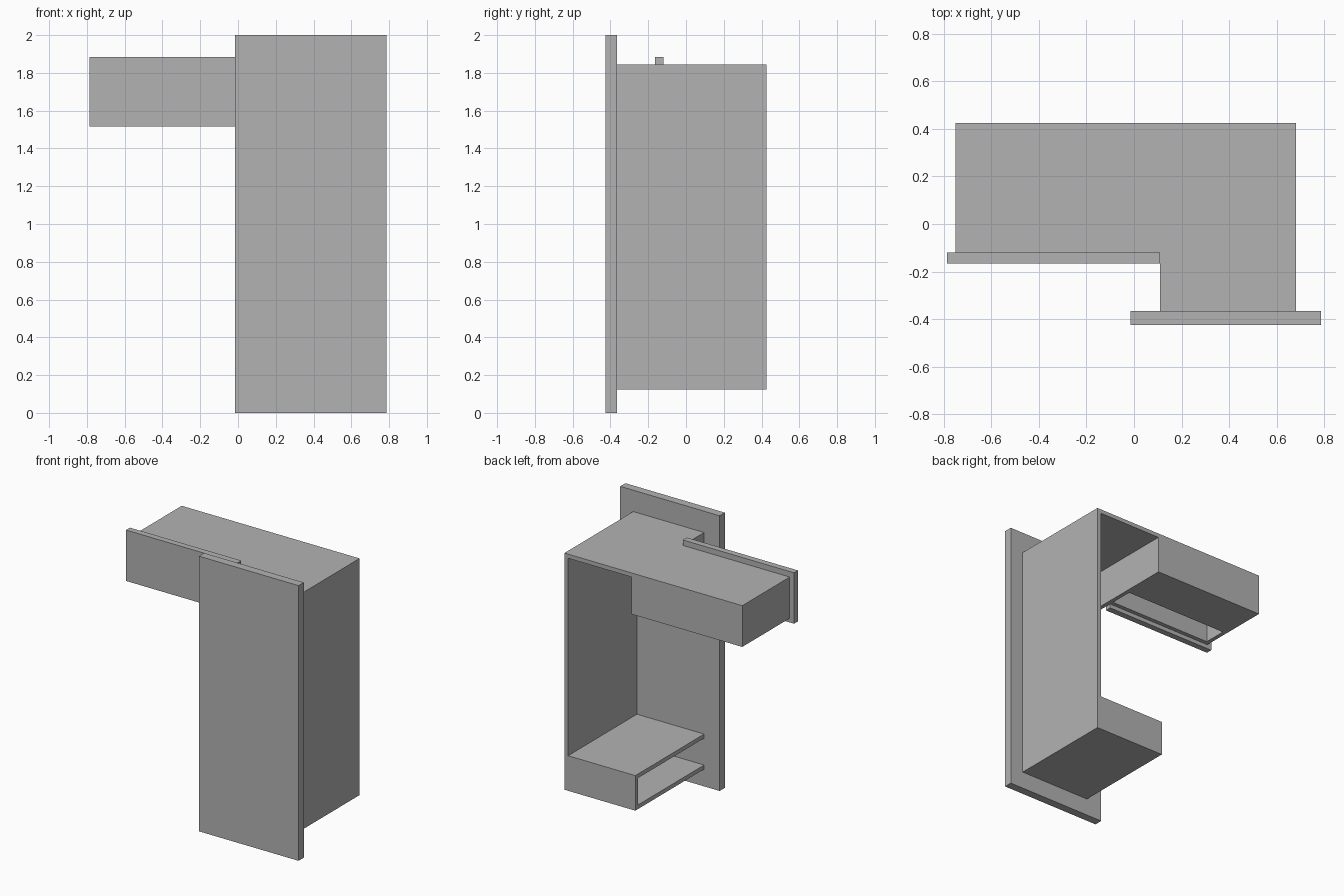
import bpy
from mathutils import Vector

cube = bpy.data.objects.get("Cube")
if cube:
    bpy.data.objects.remove(cube, do_unlink=True)

grey = bpy.data.materials.new("plain_grey")
grey.use_nodes = True
colour = (0.45, 0.45, 0.45, 1)
grey.diffuse_color = colour
grey.node_tree.nodes["Principled BSDF"].inputs["Base Color"].default_value = colour


def board(name, x, y, z):
    """Flat board spanning the given (low, high) ranges."""
    low, high = (Vector(c) for c in zip(x, y, z))
    bpy.ops.mesh.primitive_cube_add(size=1, location=(low + high) / 2)
    ob = bpy.context.object
    ob.name = name
    ob.scale = high - low
    bpy.ops.object.transform_apply(location=False, rotation=False, scale=True)
    ob.data.materials.append(grey)
    return ob


T = 0.03                      # board thickness
LEFT, SIDE, END = 0.68, 0.11, -0.75
FRONT, BACK, ARM = -0.365, 0.425, -0.12
BASE, SHELF, RAIL, TOP = 0.125, 0.38, 1.545, 1.845

# Tall front panel and cabinet carcass
board("front_panel", (-0.015, 0.785), (-0.425, FRONT), (0, 2))
board("left_wall", (LEFT - T, LEFT), (FRONT, BACK), (BASE, TOP))
board("cabinet_top", (SIDE, LEFT - T), (FRONT, BACK), (TOP - T, TOP))
board("upper_divider", (SIDE, SIDE + T), (FRONT, BACK), (RAIL, TOP - T))

# Low compartment, open on its right side
board("compartment_floor", (SIDE, LEFT - T), (FRONT, BACK), (BASE, BASE + T))
board("compartment_shelf", (SIDE, LEFT - T), (FRONT, BACK), (SHELF - T, SHELF))
board("compartment_back", (SIDE, LEFT - T), (BACK - T, BACK), (BASE + T, SHELF - T))

# Side arm, a hollow box with a slot in its underside
board("arm_top", (END, SIDE), (ARM, BACK), (TOP - T, TOP))
board("arm_end", (END, END + T), (ARM, BACK), (RAIL, TOP - T))
board("arm_back", (END + T, SIDE), (BACK - T, BACK), (RAIL, TOP - T))
board("arm_front", (END + T, SIDE), (ARM, ARM + T), (RAIL, TOP - T))
board("arm_floor", (END + T, SIDE), (0.08, BACK - T), (RAIL, RAIL + T))
board("arm_front_panel", (-0.785, SIDE), (-0.165, ARM), (1.515, 1.885))
